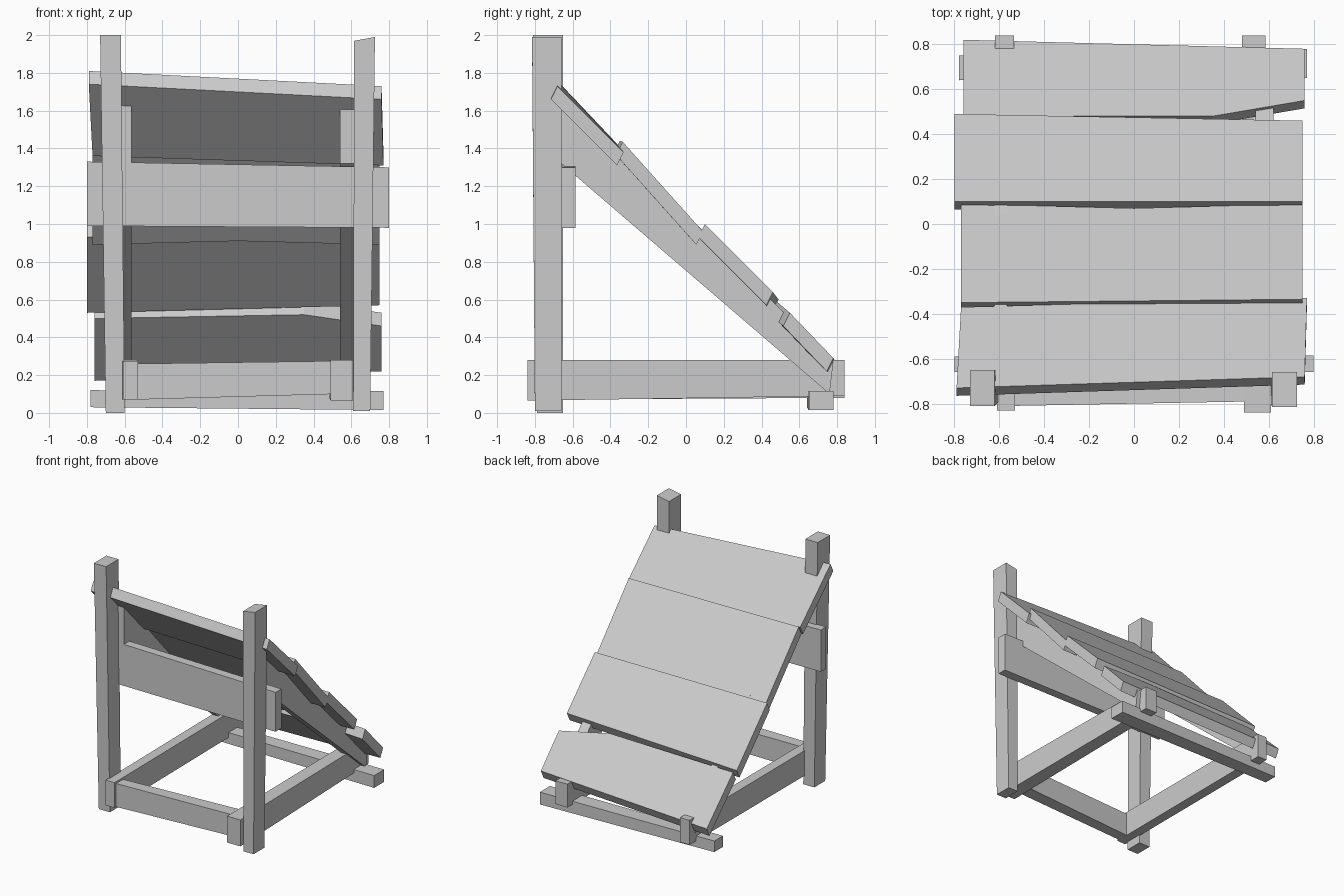
import bpy
import bmesh
from mathutils import Vector

cube = bpy.data.objects.get("Cube")
if cube:
    bpy.data.objects.remove(cube, do_unlink=True)

wood = bpy.data.materials.new("grey_wood")
wood.use_nodes = True
GREY = (0.6, 0.6, 0.6, 1)
wood.diffuse_color = GREY
wood.node_tree.nodes["Principled BSDF"].inputs["Base Color"].default_value = GREY


def prism(name, start, end):
    """Join two matching outlines into a closed flat-sided timber."""
    bm = bmesh.new()
    a = [bm.verts.new(p) for p in start]
    b = [bm.verts.new(p) for p in end]
    bm.faces.new(a)
    bm.faces.new(b[::-1])
    for i in range(len(a)):
        j = (i + 1) % len(a)
        bm.faces.new((a[i], b[i], b[j], a[j]))
    bmesh.ops.recalc_face_normals(bm, faces=bm.faces)
    mesh = bpy.data.meshes.new(name)
    bm.to_mesh(mesh)
    bm.free()
    mesh.materials.append(wood)
    obj = bpy.data.objects.new(name, mesh)
    bpy.context.collection.objects.link(obj)
    return obj


def post(name, bottom, top, z0, z_left, z_right):
    """Upright with a slight lean and a sloped top; ranges are x0, x1, y0, y1."""
    def ring(r, za, zb):
        x0, x1, y0, y1 = r
        return [(x0, y0, za), (x1, y0, zb), (x1, y1, zb), (x0, y1, za)]
    prism(name, ring(bottom, z0, z0), ring(top, z_left, z_right))


def rail_x(name, x0, x1, a, b):
    """Timber along x; end sections are y0, y1, z0, z1."""
    def ring(x, s):
        y0, y1, z0, z1 = s
        return [(x, y0, z0), (x, y1, z0), (x, y1, z1), (x, y0, z1)]
    prism(name, ring(x0, a), ring(x1, b))


def rail_y(name, y0, y1, a, b):
    """Timber along y; end sections are x0, x1, z0, z1."""
    def ring(y, s):
        x0, x1, z0, z1 = s
        return [(x0, y, z0), (x1, y, z0), (x1, y, z1), (x0, y, z1)]
    prism(name, ring(y0, a), ring(y1, b))


def plank(name, outline):
    """Sloping board from its upper-face outline, with z given as y + z."""
    top = [Vector((x, y, s - y)) for x, y, s in outline]
    drop = Vector((0, -0.035, -0.07))
    prism(name, top, [p + drop for p in top])


# Tall front posts
post("right_post", (-0.70, -0.60, -0.79, -0.65), (-0.73, -0.62, -0.81, -0.65), 0, 2, 2)
post("left_post", (0.61, 0.70, -0.80, -0.66), (0.615, 0.725, -0.815, -0.66), 0.01, 1.97, 1.99)

# Base frame
rail_y("right_base_rail", -0.83, 0.84, (-0.61, -0.53, 0.07, 0.275), (-0.62, -0.535, 0.08, 0.28))
rail_y("left_base_rail", -0.84, 0.84, (0.49, 0.61, 0.065, 0.28), (0.48, 0.585, 0.09, 0.28))
rail_x("front_base_rail", -0.55, 0.52, (-0.81, -0.72, 0.07, 0.26), (-0.79, -0.68, 0.10, 0.275))
rail_x("back_base_rail", -0.78, 0.77, (0.64, 0.75, 0.03, 0.12), (0.65, 0.78, 0.015, 0.115))

# Upper cross board behind the posts
rail_x("upper_cross_board", -0.80, 0.80, (-0.66, -0.59, 0.99, 1.33), (-0.66, -0.585, 0.98, 1.30))

# Diagonal braces
for name, x0, x1, lift in (("right_brace", -0.62, -0.565, 0.02), ("left_brace", 0.54, 0.62, 0)):
    side = [(-0.66, 1.32), (-0.66, 1.70 + lift), (0.78, 0.27), (0.76, 0.10)]
    prism(name, [(x0, y, z) for y, z in side], [(x1, y, z) for y, z in side])

# Sloping planks, highest first
plank("top_plank", [(-0.79, -0.73, 1.08), (0.76, -0.68, 1.05), (0.77, -0.33, 1.05), (-0.77, -0.37, 1.06)])
plank("upper_middle_plank", [(-0.77, -0.35, 1.09), (0.75, -0.335, 1.10), (0.75, 0.09, 1.05),
                             (0, 0.07, 1.05), (-0.77, 0.09, 1.05)])
plank("lower_middle_plank", [(-0.80, 0.10, 1.10), (0.75, 0.10, 1.10), (0.75, 0.46, 1.10), (-0.80, 0.49, 1.09)])
plank("bottom_plank", [(-0.76, 0.48, 1.05), (0.35, 0.48, 1.07), (0.76, 0.55, 1.08),
                       (0.76, 0.78, 1.07), (-0.76, 0.82, 1.06)])
